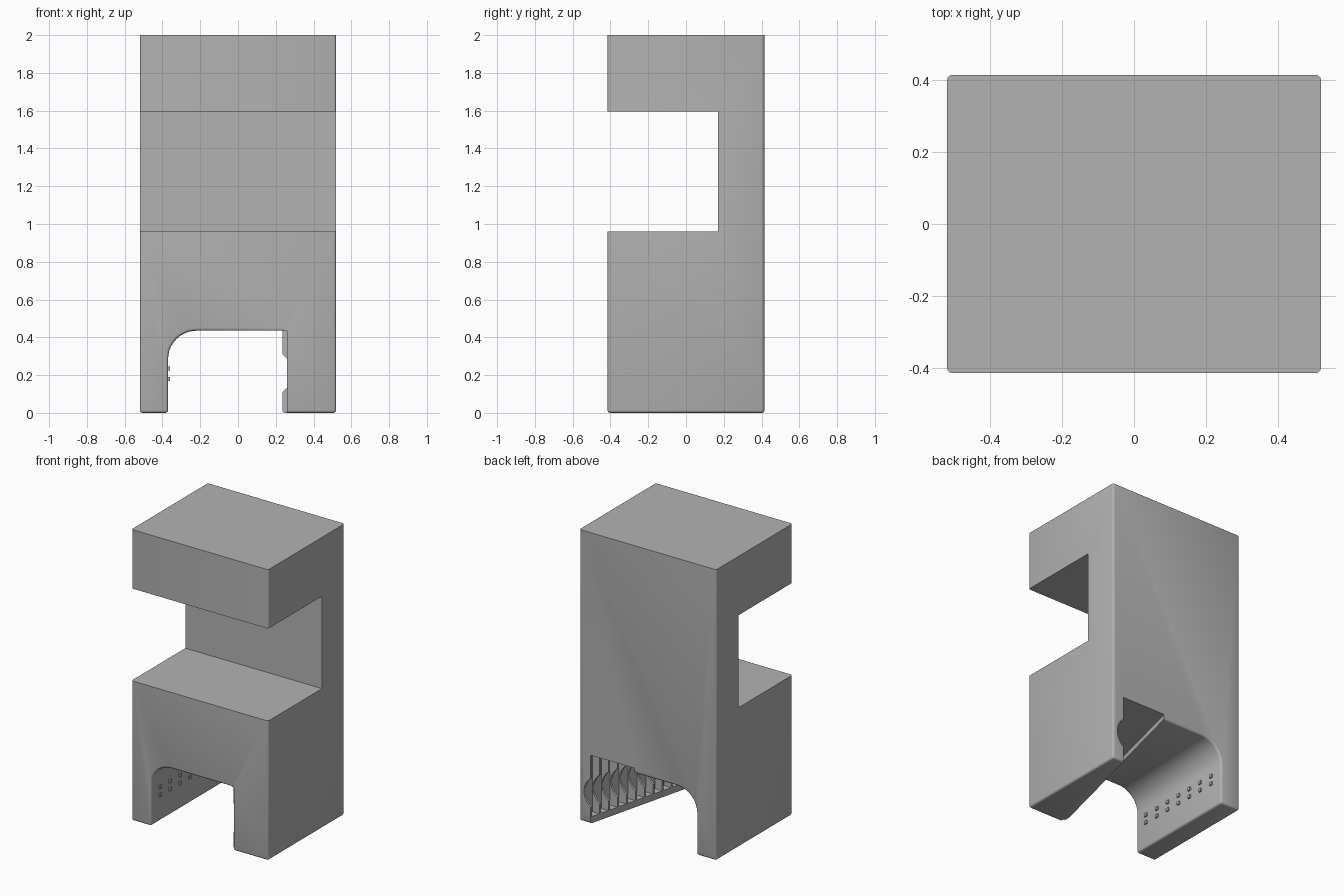
import bpy, bmesh, math
from mathutils import Vector, Matrix

if "Cube" in bpy.data.objects:
    bpy.data.objects.remove(bpy.data.objects["Cube"], do_unlink=True)

HX, HY = 0.52, 0.415          # half width and half depth
FRONT = -0.385                # where the finned bay starts
SLOPE = 0.25                  # sideways drift of the bay per unit depth
ANGLE = math.atan(SLOPE)
CEIL, BAY_TOP, LEDGE = 0.435, 0.47, 0.045

grey = bpy.data.materials.new("plain_grey")
grey.use_nodes = True
grey.diffuse_color = (0.45, 0.45, 0.45, 1)
grey.node_tree.nodes["Principled BSDF"].inputs["Base Color"].default_value = (0.45, 0.45, 0.45, 1)


def prism(name, points, offset):
    """Extrude a closed 3D outline along an offset."""
    bm = bmesh.new()
    face = bm.faces.new([bm.verts.new(p) for p in points])
    out = bmesh.ops.extrude_face_region(bm, geom=[face])
    verts = [v for v in out["geom"] if isinstance(v, bmesh.types.BMVert)]
    bmesh.ops.translate(bm, verts=verts, vec=Vector(offset))
    bmesh.ops.recalc_face_normals(bm, faces=bm.faces)
    return finish(name, bm)


def finish(name, bm):
    mesh = bpy.data.meshes.new(name)
    bm.to_mesh(mesh)
    bm.free()
    mesh.materials.append(grey)
    ob = bpy.data.objects.new(name, mesh)
    bpy.context.collection.objects.link(ob)
    return ob


def box(name, lo, hi):
    (x0, y0, z0), (x1, y1, z1) = lo, hi
    return prism(name, [(x0, y0, z0), (x1, y0, z0), (x1, y1, z0), (x0, y1, z0)], (0, 0, z1 - z0))


def cut(target, cutter):
    mod = target.modifiers.new("cut", 'BOOLEAN')
    mod.operation, mod.object, mod.solver = 'DIFFERENCE', cutter, 'EXACT'
    bpy.context.view_layer.update()
    graph = bpy.context.evaluated_depsgraph_get()
    mesh = bpy.data.meshes.new_from_object(target.evaluated_get(graph))
    target.modifiers.clear()
    target.data = mesh
    bpy.data.objects.remove(cutter, do_unlink=True)


def lip(y):
    """Sideways position of the slanted bay wall at depth y."""
    return 0.235 + SLOPE * (y - FRONT)


# C-shaped body
outline = [(-HY, 0), (HY, 0), (HY, 2), (-HY, 2), (-HY, 1.595), (0.17, 1.595), (0.17, 0.96), (-HY, 0.96)]
body = prism("body", [(-HX, y, z) for y, z in outline], (2 * HX, 0, 0))

# Tunnel with one rounded upper corner
R = 0.15
arch = [(-0.37, -0.1)]
for i in range(13):
    a = math.pi - i * math.pi / 24
    arch.append((-0.37 + R + R * math.cos(a), CEIL - R + R * math.sin(a)))
arch += [(0.235, CEIL), (0.235, -0.1)]
cut(body, prism("tunnel_cutter", [(x, -0.6, z) for x, z in arch], (0, 1.2, 0)))

# Soften the foot, the outer corners and the tunnel mouths
bm = bmesh.new()
bm.from_mesh(body.data)


def soft(edge):
    a, b = (v.co for v in edge.verts)
    same_y = abs(a.y - b.y) < 1e-4
    on_face = same_y and abs(abs(a.y) - HY) < 1e-4
    foot = max(a.z, b.z) < 1e-4
    corner = on_face and abs(abs(a.x) - HX) < 1e-4 and abs(a.x - b.x) < 1e-4
    mouth = on_face and max(a.z, b.z) < CEIL + 0.01
    return foot or corner or mouth


bmesh.ops.bevel(bm, geom=[e for e in bm.edges if soft(e)], offset=0.014,
                segments=3, profile=0.5, affect='EDGES')
bm.to_mesh(body.data)
bm.free()

# Wider mouth at the front
cut(body, box("mouth_cutter", (0.2, -0.6, -0.1), (0.26, FRONT, CEIL)))

# Slanted bay, rising slightly into the ceiling
BACK = 0.6
bay = [(lip(FRONT), FRONT, -0.1), (lip(BACK), BACK, -0.1),
       (lip(BACK) - 0.335, BACK, -0.1), (lip(FRONT) - 0.335, FRONT, -0.1)]
cut(body, prism("bay_cutter", bay, (0, 0, BAY_TOP + 0.1)))

# Cells between the thin fins
FINS = 11
step = (HY - 0.012 - FRONT) / FINS
for i in range(FINS):
    y0 = FRONT + step * i + 0.012
    y1 = FRONT + step * (i + 1)
    cell = [(lip(y0) - 0.03, y0, LEDGE), (lip(y0) + 0.055, y0, LEDGE),
            (lip(y1) + 0.055, y1, LEDGE), (lip(y1) - 0.03, y1, LEDGE)]
    cut(body, prism("cell_cutter", cell, (0, 0, BAY_TOP - 0.002 - LEDGE)))

# Round cradle scooped out of the fins
SEG = 40
ring = [(lip(FRONT) - 0.075 + 0.125 * math.cos(t), FRONT, 0.21 + 0.125 * math.sin(t))
        for t in (2 * math.pi * i / SEG for i in range(SEG))]
run = BACK - FRONT
cut(body, prism("cradle_cutter", ring, (SLOPE * run, run, 0)))

# Small studs in two rows on the inner wall
for row, z in enumerate((0.18, 0.235)):
    for i in range(7):
        y = -0.32 + i * 0.64 / 6
        box(f"stud_{row}_{i}", (-0.38, y - 0.011, z - 0.011), (-0.36, y + 0.011, z + 0.011))

# Smooth shading with sharp edges kept
bpy.ops.object.select_all(action='DESELECT')
body.select_set(True)
bpy.context.view_layer.objects.active = body
bpy.ops.object.shade_smooth_by_angle(angle=math.radians(32))
